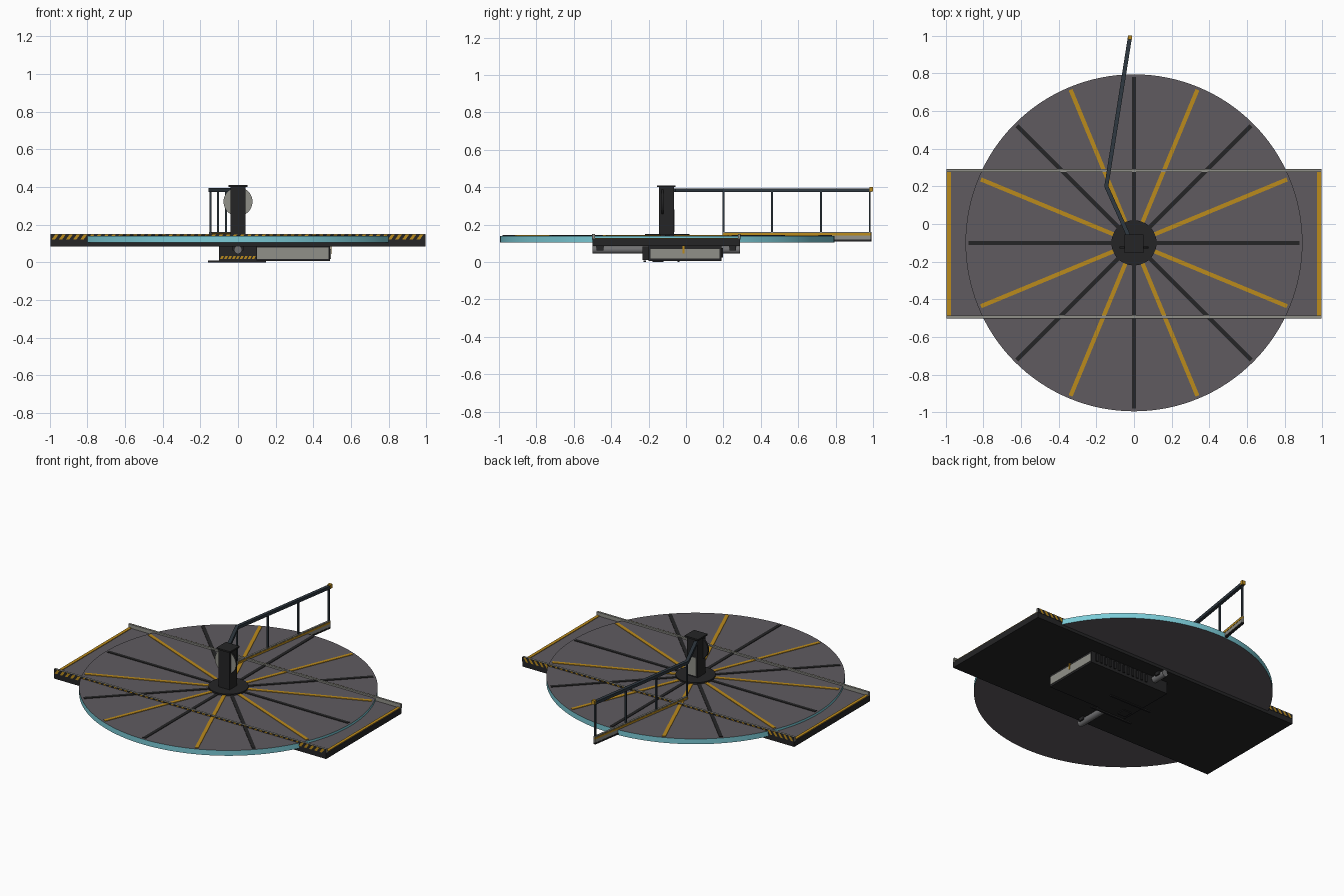
import bpy, bmesh, math
from mathutils import Vector, Matrix

if "Cube" in bpy.data.objects:
    bpy.data.objects.remove(bpy.data.objects["Cube"])

COLOURS = {
    "deck_grey": (0.115, 0.105, 0.117), "yellow": (0.50, 0.26, 0.012),
    "teal": (0.20, 0.60, 0.68), "charcoal": (0.018, 0.018, 0.019),
    "rail_blue": (0.028, 0.040, 0.052), "light_grey": (0.28, 0.28, 0.25),
    "pipe_grey": (0.16, 0.16, 0.165),
}
MATS = {}
for n, c in COLOURS.items():
    MATS[n] = bpy.data.materials.new(n)
    MATS[n].diffuse_color = (*c, 1)

CY = -0.1          # turntable centre
R = 0.895          # turntable radius
Y0, Y1 = -0.5, 0.29  # platform edges


def finish(name, bm, *mats, smooth=False):
    me = bpy.data.meshes.new(name)
    bmesh.ops.recalc_face_normals(bm, faces=bm.faces)
    bm.to_mesh(me)
    bm.free()
    ob = bpy.data.objects.new(name, me)
    bpy.context.collection.objects.link(ob)
    for m in mats:
        me.materials.append(MATS[m])
    if smooth:
        bpy.ops.object.select_all(action='DESELECT')
        ob.select_set(True)
        bpy.context.view_layer.objects.active = ob
        bpy.ops.object.shade_smooth_by_angle(angle=math.radians(35))
    return ob


def add_box(bm, lo, hi, rot=Matrix()):
    lo, hi = Vector(lo), Vector(hi)
    m = rot @ Matrix.Translation((lo + hi) / 2) @ Matrix.Diagonal((*(hi - lo), 1))
    bmesh.ops.create_cube(bm, size=1, matrix=m)


def box(name, lo, hi, *mats):
    bm = bmesh.new()
    add_box(bm, lo, hi)
    return finish(name, bm, *mats)


def boxes(name, pairs, mat):
    bm = bmesh.new()
    for lo, hi in pairs:
        add_box(bm, lo, hi)
    return finish(name, bm, mat)


def cyl(name, centre, r, h, axis, segs, *mats):
    bm = bmesh.new()
    rot = Matrix.Rotation(math.pi / 2, 4, 'X') if axis == 'Y' else Matrix()
    bmesh.ops.create_cone(bm, cap_ends=True, segments=segs, radius1=r, radius2=r,
                          depth=h, matrix=Matrix.Translation(centre) @ rot)
    return finish(name, bm, *mats, smooth=True)


def sweep(name, path, w, z0, z1, *mats):
    """Mitred rectangular bar following a level path."""
    bm = bmesh.new()
    pts = [Vector(p) for p in path]
    rings = []
    for i, p in enumerate(pts):
        a = (p - pts[max(i - 1, 0)]).normalized()
        b = (pts[min(i + 1, len(pts) - 1)] - p).normalized()
        d = (a + b).normalized()
        n = Vector((d.y, -d.x)) * w / 2
        rings.append([bm.verts.new((p.x + s * n.x, p.y + s * n.y, z))
                      for s, z in ((-1, z0), (1, z0), (1, z1), (-1, z1))])
    for r0, r1 in zip(rings, rings[1:]):
        for k in range(4):
            bm.faces.new((r0[k], r0[(k + 1) % 4], r1[(k + 1) % 4], r1[k]))
    bm.faces.new(rings[0])
    bm.faces.new(rings[-1])
    return finish(name, bm, *mats)


# Turntable with coloured rim
disc = cyl("turntable", (0, CY, 0.1225), R, 0.035, 'Z', 128, "deck_grey", "teal")
for f in disc.data.polygons:
    f.material_index = int(abs(f.normal.z) < 0.5)

# Spoke strips in alternating colours
for kind, first in (("charcoal", 0), ("yellow", 1)):
    bm = bmesh.new()
    for i in range(first, 16, 2):
        rot = Matrix.Translation((0, CY, 0)) @ Matrix.Rotation(i * math.pi / 8, 4, 'Z')
        add_box(bm, (0.1, -0.011, 0.138), (0.88, 0.011, 0.1435), rot)
    finish(kind + "_spokes", bm, kind)

# Platform slab, deck colour on top only
slab = box("platform", (-0.995, Y0, 0.085), (0.995, Y1, 0.125), "charcoal", "deck_grey")
for f in slab.data.polygons:
    f.material_index = int(f.normal.z > 0.5)

# Yellow threshold strips at both ends
boxes("end_strips", [((s * 0.983 - 0.01, Y0 + 0.012, 0.124), (s * 0.983 + 0.01, Y1 - 0.012, 0.129))
                     for s in (-1, 1)], "yellow")

# Side curbs with hazard stripes on the outer faces
for name, y, s in (("front", Y0, -1), ("back", Y1, 1)):
    inner = y - s * 0.013
    box(name + "_curb", (-0.995, min(y, inner), 0.12), (0.995, max(y, inner), 0.15), "light_grey")
    face = y + s * 0.002
    box(name + "_hazard_plate", (-0.995, min(y, face), 0.12), (0.995, max(y, face), 0.149), "charcoal")
    bm = bmesh.new()
    yy = face + s * 0.001
    for i in range(52):
        x = -0.99 + i * 0.038
        bm.faces.new([bm.verts.new((x + dx, yy, z)) for dx, z in
                      ((0, 0.121), (0.018, 0.121), (0.038, 0.149), (0.020, 0.149))])
    finish(name + "_hazard_stripes", bm, "yellow")

# Hub and control column
cyl("hub", (0, CY, 0.144), 0.12, 0.014, 'Z', 48, "charcoal")
box("column", (-0.04, -0.145, 0.14), (0.04, -0.065, 0.402), "charcoal")
box("column_cap", (-0.05, -0.155, 0.4), (0.05, -0.055, 0.41), "charcoal")
box("column_panel", (-0.03, -0.066, 0.16), (0.03, -0.062, 0.28), "light_grey")
dial = cyl("dial", (0, -0.125, 0.322), 0.077, 0.012, 'Y', 48, "charcoal", "light_grey")
for f in dial.data.polygons:
    f.material_index = int(f.normal.y < -0.5)

# Handrail, posts and toe board
ELBOW, END = Vector((-0.147, 0.2)), Vector((-0.022, 0.99))
sweep("handrail", [(-0.03, -0.06), ELBOW, END], 0.022, 0.374, 0.394, "rail_blue")
posts = []
for t in (0, 0.33, 0.66, 0.99):
    p = ELBOW.lerp(END, t)
    posts.append(((p.x - 0.005, p.y - 0.005, 0.14 if t < 0.9 else 0.112),
                  (p.x + 0.005, p.y + 0.005, 0.376)))
boxes("rail_posts", posts, "rail_blue")
sweep("toe_board", [ELBOW, END], 0.012, 0.120, 0.162, "light_grey")
sweep("toe_board_base", [ELBOW, END], 0.016, 0.110, 0.120, "charcoal")
sweep("toe_board_stripe", [ELBOW, END], 0.016, 0.143, 0.156, "yellow")
box("rail_tip", (-0.032, 0.98, 0.376), (-0.010, 1.0, 0.402), "yellow")

# Drive housing: dark body with inset light panels
box("drive_housing", (-0.10, -0.2, 0.006), (0.49, 0.19, 0.086), "charcoal")
box("housing_front_panel", (0.10, -0.203, 0.018), (0.48, -0.199, 0.078), "light_grey")
box("housing_end_panel", (0.489, -0.19, 0.018), (0.493, 0.18, 0.070), "light_grey")
box("end_marker", (0.492, -0.018, 0.045), (0.496, -0.008, 0.085), "yellow")
boxes("cooling_fins", [((0.06 + i * 0.035, 0.188, 0.025), (0.075 + i * 0.035, 0.198, 0.075))
                       for i in range(12)], "charcoal")

# Drive plate with its hazard band
box("drive_plate", (-0.10, -0.232, 0.01), (0.10, -0.2, 0.083), "charcoal")
bm = bmesh.new()
for i in range(9):
    x = -0.095 + i * 0.021
    bm.faces.new([bm.verts.new((x + dx, -0.234, z)) for dx, z in
                  ((0, 0.018), (0.013, 0.018), (0.021, 0.034), (0.008, 0.034))])
finish("drive_hazard_stripes", bm, "yellow")

# Cross shaft, its hangers and the skids
cyl("drive_shaft", (0, (Y0 + Y1) / 2, 0.066), 0.021, Y1 - Y0, 'Y', 32, "pipe_grey")
boxes("shaft_hangers", [((-0.03, y - 0.018, 0.062), (0.03, y + 0.018, 0.087))
                        for y in (-0.46, 0.25)], "charcoal")
boxes("skids", [((-0.16, y - 0.006, 0), (0.15, y + 0.006, 0.009)) for y in (-0.22, -0.04)], "charcoal")
box("inspection_hatch", (-0.08, -0.18, 0.001), (-0.02, -0.12, 0.008), "charcoal")

for m in bpy.data.materials:
    if m.users and not m.is_grease_pencil:
        m.use_nodes = True
        m.node_tree.nodes["Principled BSDF"].inputs["Base Color"].default_value = m.diffuse_color
